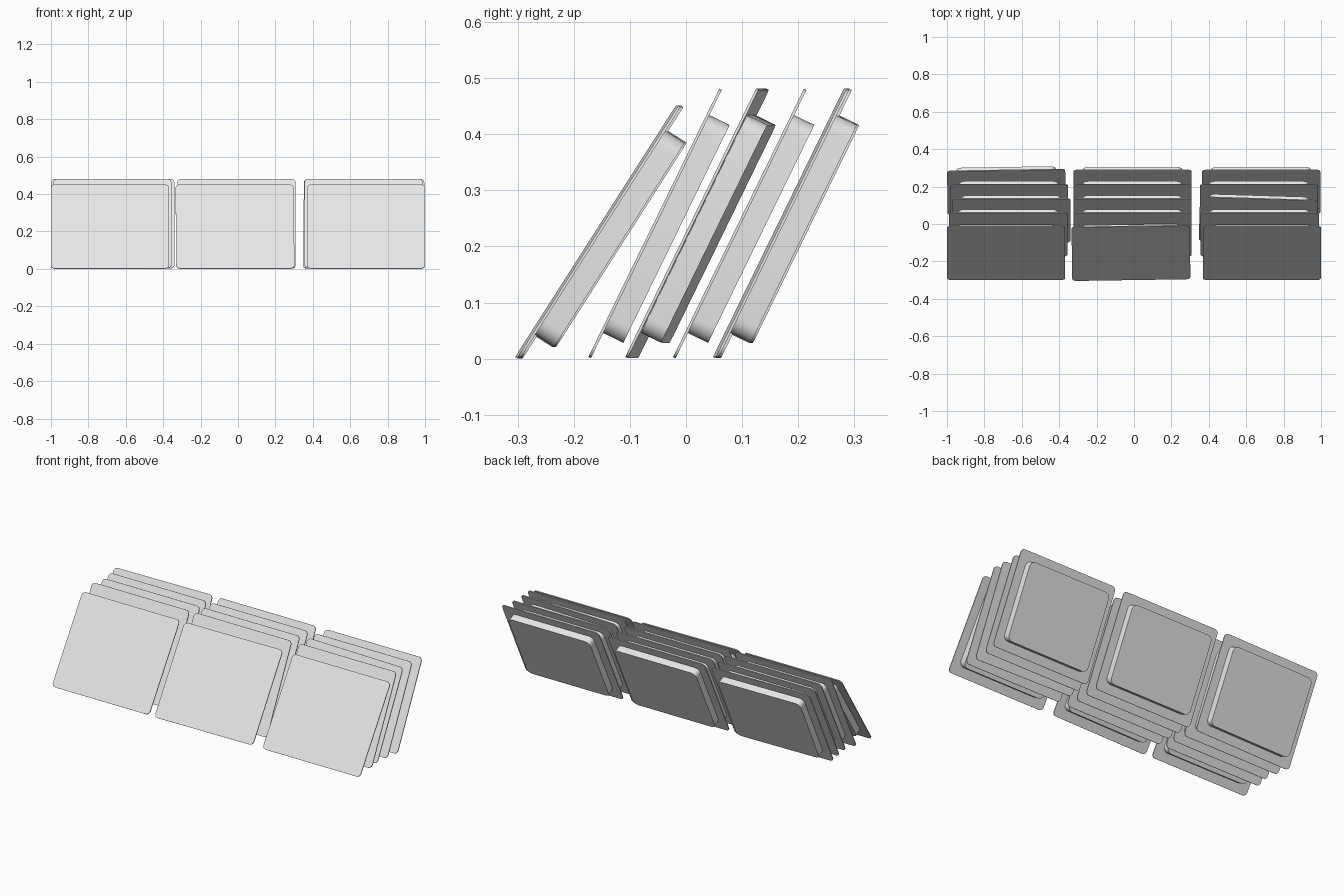
import bpy
import bmesh
from math import sin, cos, pi, radians
from mathutils import Matrix

cube = bpy.data.objects.get("Cube")
if cube:
    bpy.data.objects.remove(cube, do_unlink=True)

grey = bpy.data.materials.new("light grey")
grey.use_nodes = True
grey.diffuse_color = (0.8, 0.8, 0.8, 1)
grey.node_tree.nodes["Principled BSDF"].inputs["Base Color"].default_value = (0.8, 0.8, 0.8, 1)

WIDTH, HEIGHT, THIN = 0.632, 0.532, 0.005
MARGIN, DEPTH = 0.05, 0.045


def rounded_slab(name, width, z0, z1, y0, y1, radius, matrix):
    """Rounded rectangle standing in the xz plane, extruded along y."""
    bm = bmesh.new()
    corners = [(width / 2 - radius, z1 - radius), (radius - width / 2, z1 - radius),
               (radius - width / 2, z0 + radius), (width / 2 - radius, z0 + radius)]
    ring = []
    for i, (cx, cz) in enumerate(corners):
        for step in range(6):
            a = (i + step / 5) * pi / 2
            ring.append(bm.verts.new((cx + radius * cos(a), y0, cz + radius * sin(a))))
    face = bm.faces.new(ring)
    extruded = bmesh.ops.extrude_face_region(bm, geom=[face], use_keep_orig=True)
    moved = [v for v in extruded["geom"] if isinstance(v, bmesh.types.BMVert)]
    bmesh.ops.translate(bm, verts=moved, vec=(0, y1 - y0, 0))
    bmesh.ops.recalc_face_normals(bm, faces=bm.faces)
    mesh = bpy.data.meshes.new(name)
    bm.to_mesh(mesh)
    bm.free()
    mesh.materials.append(grey)
    obj = bpy.data.objects.new(name, mesh)
    bpy.context.collection.objects.link(obj)
    obj.matrix_world = matrix
    bpy.ops.object.select_all(action="DESELECT")
    obj.select_set(True)
    bpy.context.view_layer.objects.active = obj
    bpy.ops.object.shade_smooth_by_angle(angle=radians(30))


# Each row: foot position, lean in degrees, centre x of the three panels
rows = [
    (-0.300, 32.6, (-0.684, -0.014, 0.684)),
    (-0.174, 26.0, (-0.672, -0.008, 0.672)),
    (-0.099, 26.0, (-0.656, -0.008, 0.662)),
    (-0.023, 26.0, (-0.668, -0.008, 0.668)),
    (0.053, 26.0, (-0.680, -0.008, 0.680)),
]
# Slightly twisted panels (row, column)
twist = {(0, 1): 0.015, (2, 2): -0.03, (4, 0): 0.016}

for r, (foot, lean, centres) in enumerate(rows):
    for c, x in enumerate(centres):
        place = (Matrix.Translation((x, foot, 0.003))
                 @ Matrix.Rotation(twist.get((r, c), 0), 4, "Z")
                 @ Matrix.Rotation(-radians(lean), 4, "X"))
        tag = f"row{r + 1}_column{c + 1}"
        # Thin front panel
        rounded_slab("front_panel_" + tag, WIDTH, 0, HEIGHT, 0, THIN, 0.022, place)
        # Shallow box on the back
        rounded_slab("back_box_" + tag, WIDTH - 2 * MARGIN, MARGIN, HEIGHT - MARGIN,
                     THIN, DEPTH, 0.03, place)
